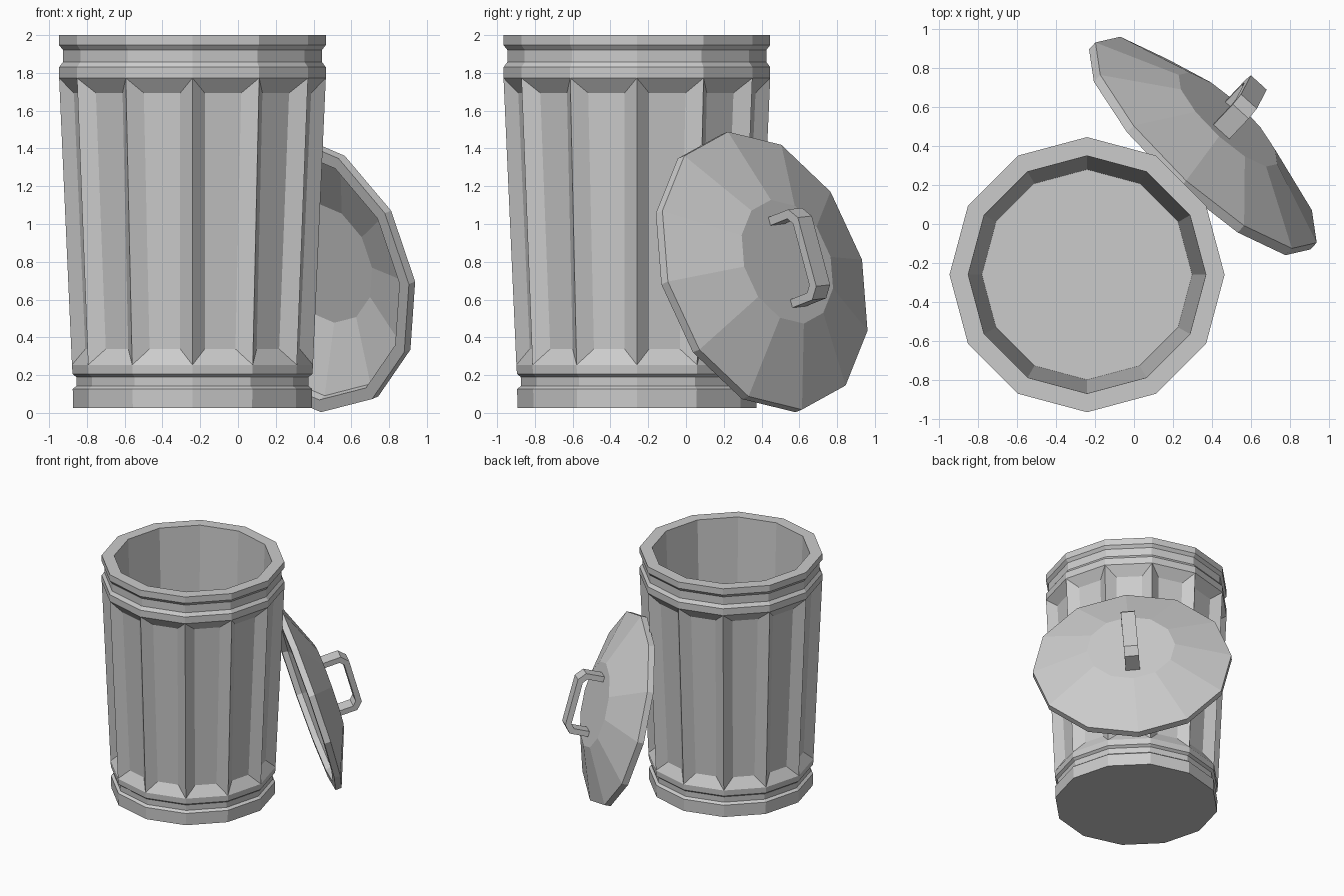
import bpy, bmesh, math
from mathutils import Vector, Matrix

if "Cube" in bpy.data.objects:
    bpy.data.objects.remove(bpy.data.objects["Cube"])

SIDES = 12


def lathe(profile):
    """Spin (radius, z) points into a closed 12-sided solid with flat end caps."""
    bm = bmesh.new()
    rings = [[bm.verts.new((r * math.cos(math.tau * i / SIDES),
                            r * math.sin(math.tau * i / SIDES), z))
              for i in range(SIDES)] for r, z in profile]
    for a, b in zip(rings, rings[1:]):
        for i in range(SIDES):
            j = (i + 1) % SIDES
            bm.faces.new((a[i], a[j], b[j], b[i]))
    bm.faces.new(rings[0])
    bm.faces.new(rings[-1])
    bmesh.ops.recalc_face_normals(bm, faces=bm.faces[:])
    return bm


def finish(bm, name, matrix):
    mesh = bpy.data.meshes.new(name)
    bm.to_mesh(mesh)
    bm.free()
    obj = bpy.data.objects.new(name, mesh)
    obj.matrix_world = matrix
    bpy.context.collection.objects.link(obj)
    return obj


# Bin: grooved bands at foot and rim, hollow inside
can = lathe([
    (0.632, 0.026), (0.634, 0.127), (0.613, 0.143), (0.615, 0.190),
    (0.635, 0.206), (0.638, 0.254), (0.706, 1.773), (0.706, 1.830),
    (0.686, 1.857), (0.686, 1.922), (0.706, 1.947), (0.706, 2.0),
    (0.61, 2.0), (0.54, 0.09)])

# Fluted side panels pressed into the wall
panels = []
for f in can.faces:
    c = f.calc_center_median()
    if abs(c.z - 1.0135) < 0.01 and f.normal.dot(Vector((c.x, c.y, 0))) > 0:
        panels.append(f)
bmesh.ops.inset_individual(can, faces=panels, thickness=0.082, depth=-0.055,
                           use_even_offset=True)
finish(can, "bin_body", Matrix.Translation((-0.241, -0.26, 0)))

# Lid frame: local z is the outward axis, local x runs up the slope
axis = Vector((0.66, 0.698, 0.278)).normalized()
up = Vector((-0.133, -0.255, 0.958))
up = (up - axis * up.dot(axis)).normalized()
side = axis.cross(up)
lean = Matrix((up, side, axis)).transposed().to_4x4()
lean.translation = (0.37, 0.418, 0.753)

# Lid: shallow dished shell with a flat centre
lid = lathe([(0.33, 0.145), (0.69, -0.005), (0.70, -0.05), (0.768, -0.05),
             (0.768, 0.0), (0.342, 0.17)])
finish(lid, "lid", lean)

# Handle: bent strap, mirrored half profile extruded across its width
outer = [(0.25, 0.16), (0.25, 0.32), (0.19, 0.372)]
inner = [(0.17, 0.327), (0.205, 0.297), (0.205, 0.16)]
half = list(zip(outer, reversed(inner)))
section = half + [((-a[0], a[1]), (-b[0], b[1])) for a, b in reversed(half)]
bm = bmesh.new()
loops = [[bm.verts.new((p[0], y, p[1]))
          for p, y in ((o, -0.055), (o, 0.055), (i, 0.055), (i, -0.055))]
         for o, i in section]
for a, b in zip(loops, loops[1:]):
    for k in range(4):
        m = (k + 1) % 4
        bm.faces.new((a[k], a[m], b[m], b[k]))
bm.faces.new(loops[0])
bm.faces.new(loops[-1])
bmesh.ops.recalc_face_normals(bm, faces=bm.faces[:])
finish(bm, "lid_handle", lean)
